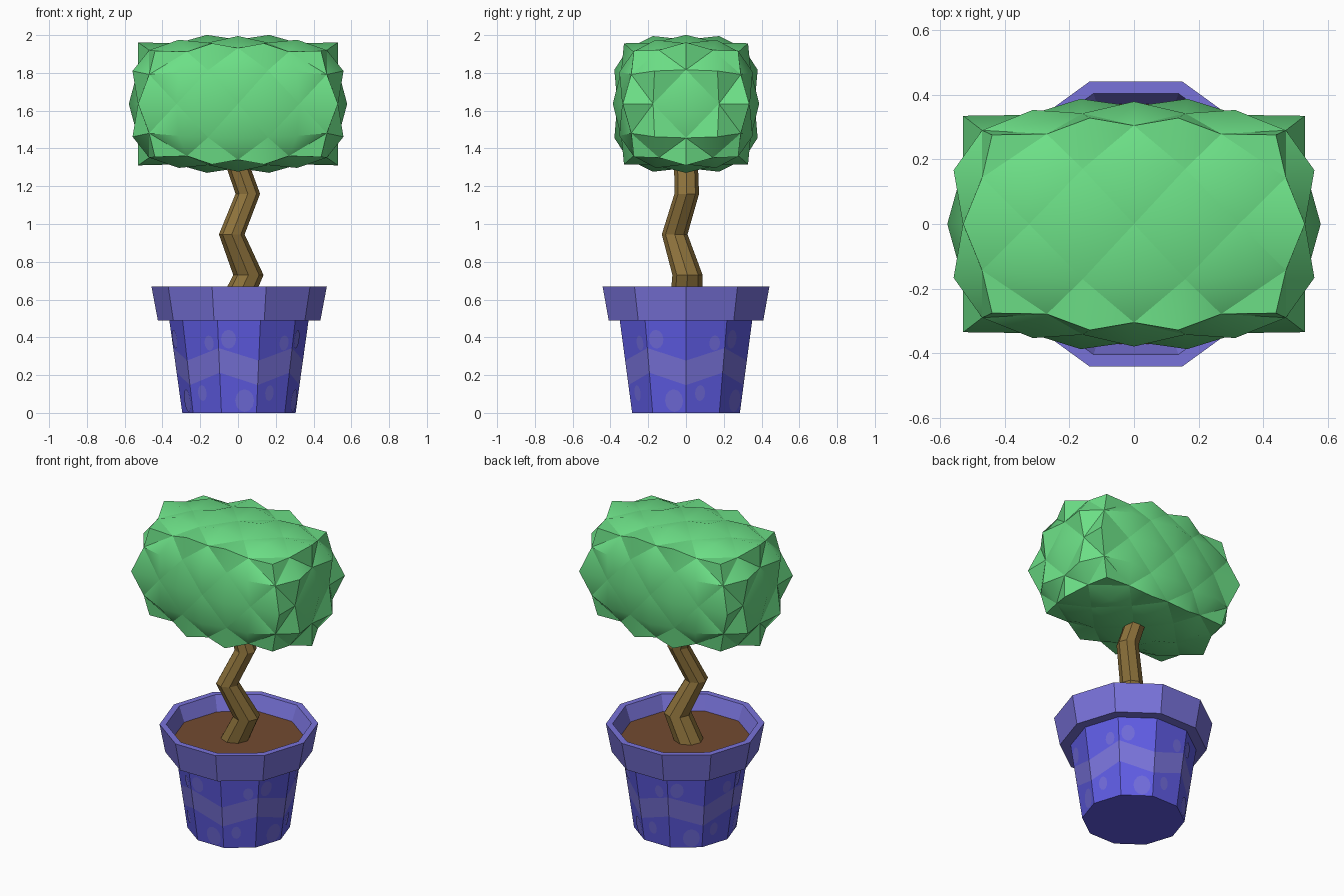
import bpy, bmesh, math
from mathutils import Vector

if "Cube" in bpy.data.objects:
    bpy.data.objects.remove(bpy.data.objects["Cube"])


def mat(name, rgb):
    m = bpy.data.materials.new(name)
    m.diffuse_color = (*rgb, 1)
    m.use_nodes = True
    m.node_tree.nodes["Principled BSDF"].inputs["Base Color"].default_value = m.diffuse_color
    return m


GREEN = mat("leaf green", (0.15, 0.74, 0.24))
BARK = mat("bark brown", (0.27, 0.17, 0.045))
SOIL = mat("soil brown", (0.17, 0.07, 0.03))
BLUE = mat("pot blue", (0.115, 0.107, 0.78))
LILAC = mat("rim lilac", (0.19, 0.17, 0.70))
SPOT = mat("spot blue", (0.165, 0.15, 0.72))


def finish(bm, name, mats):
    bmesh.ops.recalc_face_normals(bm, faces=bm.faces)
    me = bpy.data.meshes.new(name)
    bm.to_mesh(me)
    bm.free()
    for m in mats:
        me.materials.append(m)
    ob = bpy.data.objects.new(name, me)
    bpy.context.collection.objects.link(ob)
    return ob


def loft(bm, rings, closed=False):
    """Bridge rings of points; returns the vertices and the faces of each row."""
    vs = [[bm.verts.new(p) for p in r] for r in rings]
    n = len(vs[0])
    pairs = list(zip(vs, vs[1:])) + ([(vs[-1], vs[0])] if closed else [])
    rows = [[bm.faces.new((a[i], a[(i + 1) % n], b[(i + 1) % n], b[i]))
             for i in range(n)] for a, b in pairs]
    return vs, rows


def ring(r, z, n=10, cx=0, cy=0, wave=0):
    return [Vector((cx + r * math.cos(2 * math.pi * i / n),
                    cy + r * math.sin(2 * math.pi * i / n),
                    z + (wave if i % 2 else -wave))) for i in range(n)]


# pot body: ten sides with a zigzag band around the middle
def pot_r(z):
    return 0.3 + 0.14 * z


def pot_ring(z, wave=0):
    pts = ring(1, z, wave=wave)
    return [Vector((p.x * pot_r(p.z) + .005, p.y * pot_r(p.z), p.z)) for p in pts]


bm = bmesh.new()
vs, rows = loft(bm, [pot_ring(0), pot_ring(.18, .033), pot_ring(.31, .033), pot_ring(.5)])
for f in rows[1]:
    f.material_index = 1
bm.faces.new(vs[0])
finish(bm, "pot_body", [BLUE, LILAC])

# pot rim: flared collar, inner wall falls to the soil
bm = bmesh.new()
loft(bm, [ring(r, z, cx=.006) for r, z in
          ((.36, .488), (.43, .488), (.464, .668), (.425, .668), (.385, .56))], closed=True)
finish(bm, "pot_rim", [LILAC])

# soil
bm = bmesh.new()
bm.faces.new([bm.verts.new(p) for p in ring(.39, .573, cx=.005)])
finish(bm, "soil", [SOIL])

# painted spots: thin oval plates on each side of the pot
bm = bmesh.new()
for k in range(10):
    a = math.radians(18 + 36 * k)
    out = Vector((math.cos(a), math.sin(a), 0))
    side = Vector((-math.sin(a), math.cos(a), 0))
    spots = [(.03, .065, .05, .06), (-.055, .39, .04, .05)] if k % 2 else \
            [(-.02, .105, .028, .042), (.05, .37, .03, .04)]
    for s, z, w, h in spots:
        pts = []
        for t in range(12):
            th = 2 * math.pi * t / 12
            zz = z + h * math.sin(th)
            pts.append(out * (pot_r(zz) * math.cos(math.pi / 10) + .003)
                       + side * (s + w * math.cos(th)) + Vector((.005, 0, zz)))
        bm.faces.new([bm.verts.new(p) for p in pts])
me = finish(bm, "pot_spots", [SPOT]).data
bm = bmesh.new()
bm.from_mesh(me)
for f in bm.faces:          # make every spot face outwards
    c = f.calc_center_median()
    if f.normal.dot(Vector((c.x, c.y, 0))) < 0:
        f.normal_flip()
bm.to_mesh(me)
bm.free()

# crooked trunk
path = [(-.03, .0, .55, .088), (.055, .008, .73, .08), (-.033, -.06, .945, .068),
        (.052, .004, 1.16, .065), (-.005, 0, 1.32, .063), (-.03, 0, 1.42, .058)]
bm = bmesh.new()
vs, _ = loft(bm, [ring(r, z, 8, x, y) for x, y, z, r in path])
bm.faces.new(vs[0])
bm.faces.new(vs[-1])
finish(bm, "trunk", [BARK])

# foliage: bulged box on a 6 x 4 x 4 lattice, alternate points pushed in
SIZE = (3, 2, 2)
STEPS = ((0, .18, .355, .578), (0, .205, .394), (0, .205, .37))
BULGE = ((.05, .035), (.15, 0), (.12, 0))
DIP = (.04, .03, .03)


def leaf_point(co):
    u = [co[a] / SIZE[a] for a in range(3)]
    p = Vector()
    for a in range(3):
        s = sum(t * t for t in u) - u[a] ** 2
        d = STEPS[a][abs(co[a])] * (1 - BULGE[a][0] * s - BULGE[a][1] * s * s)
        if sum(co) % 2 == 0 and abs(u[a]) == 1:
            d -= DIP[a]
        p[a] = math.copysign(d, co[a])
    return p + Vector((0, 0, 1.636))


bm = bmesh.new()
cache = {}


def vert(c):
    if c not in cache:
        cache[c] = bm.verts.new(leaf_point(c))
    return cache[c]


for ax in range(3):
    b, c = (ax + 1) % 3, (ax + 2) % 3
    for s in (-SIZE[ax], SIZE[ax]):
        for m in range(-SIZE[b], SIZE[b]):
            for n in range(-SIZE[c], SIZE[c]):
                q = []
                for dm, dn in ((0, 0), (1, 0), (1, 1), (0, 1)):
                    co = [0, 0, 0]
                    co[ax], co[b], co[c] = s, m + dm, n + dn
                    q.append(tuple(co))
                if sum(q[0]) % 2:           # fold along the low diagonal
                    q = q[1:] + q[:1]
                v = [vert(t) for t in q]
                bm.faces.new((v[0], v[1], v[2]))
                bm.faces.new((v[0], v[2], v[3]))
bmesh.ops.recalc_face_normals(bm, faces=bm.faces)
low = {v for co, v in cache.items() if sum(co) % 2 == 0}
for f in bm.faces:
    f.smooth = True
for e in bm.edges:          # each diamond is a soft pillow with creased borders
    if (e.verts[0] in low and e.verts[1] in low) or e.calc_face_angle(0) > math.radians(40):
        e.smooth = False
finish(bm, "foliage", [GREEN])
